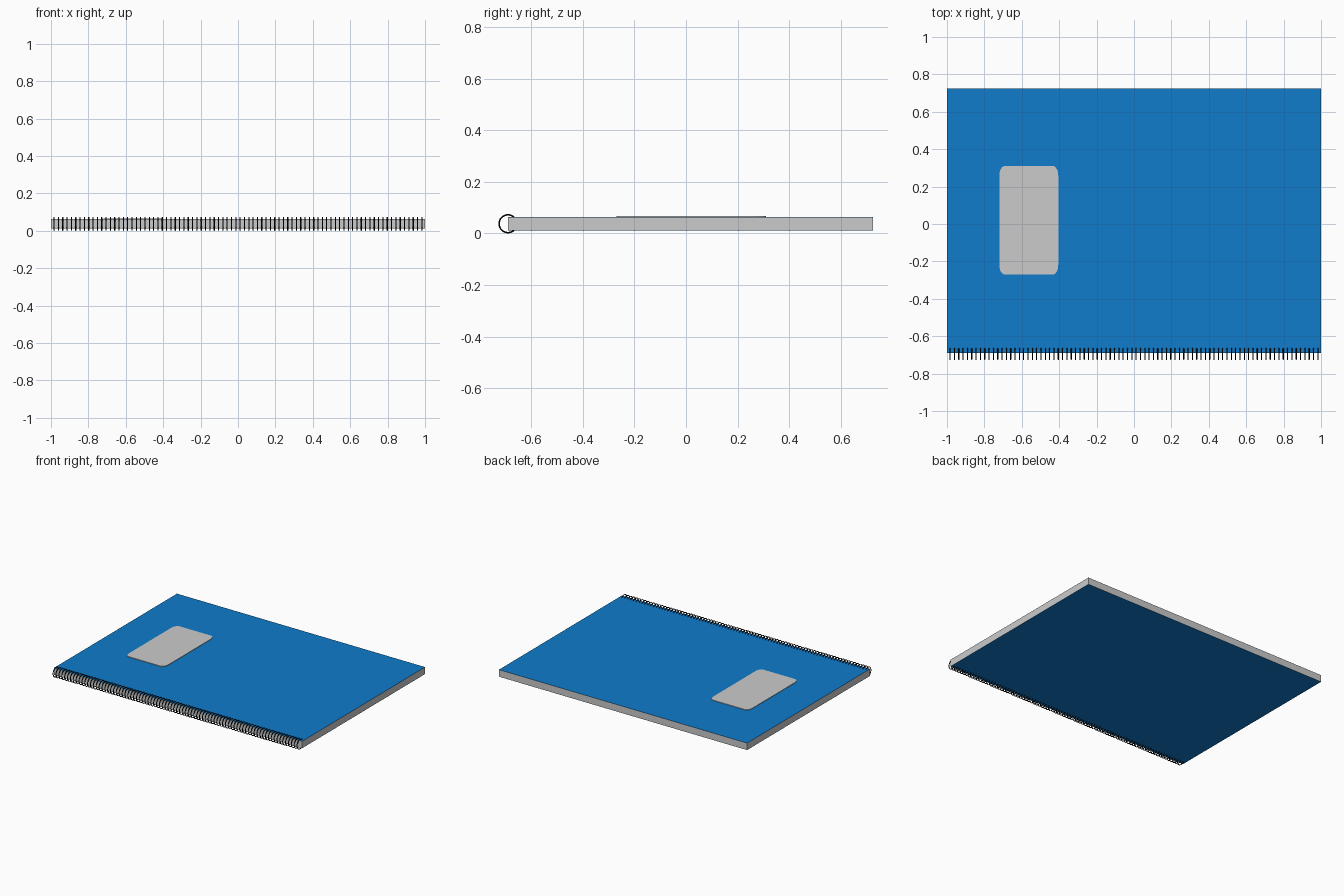
import bpy, bmesh
from math import pi, sin, cos

if "Cube" in bpy.data.objects:
    bpy.data.objects.remove(bpy.data.objects["Cube"])

def material(name, rgb):
    m = bpy.data.materials.new(name)
    m.diffuse_color = (*rgb, 1)
    m.use_nodes = True
    m.node_tree.nodes["Principled BSDF"].inputs["Base Color"].default_value = m.diffuse_color
    return m

blue = material("cover_blue", (0.005, 0.2, 0.6))
black = material("wire_black", (0.004, 0.004, 0.004))

Y0, Y1 = -0.69, 0.725      # bound edge and free edge
Z0, Z1 = 0.012, 0.063      # bottom and top of the pad
COVER = 0.001

def slab(name, z0, z1, mat=None):
    bpy.ops.mesh.primitive_cube_add(size=1, location=(0, (Y0 + Y1) / 2, (z0 + z1) / 2))
    ob = bpy.context.object
    ob.name = name
    ob.scale = (2, Y1 - Y0, z1 - z0)
    bpy.ops.object.transform_apply(location=False, rotation=False, scale=True)
    if mat:
        ob.data.materials.append(mat)
    return ob

# Page block and thin covers
slab("pages", Z0 + COVER, Z1 - COVER)
slab("back_cover", Z0, Z0 + COVER, blue)
slab("front_cover", Z1 - COVER, Z1, blue)

# Raised label with rounded corners
def label(name, x0, x1, y0, y1, rx, ry, z0, z1, steps=8):
    corners = [(x1 - rx, y1 - ry), (x0 + rx, y1 - ry), (x0 + rx, y0 + ry), (x1 - rx, y0 + ry)]
    bm = bmesh.new()
    verts = []
    for i, (cx, cy) in enumerate(corners):
        for s in range(steps + 1):
            a = pi / 2 * (i + s / steps)
            verts.append(bm.verts.new((cx + rx * cos(a), cy + ry * sin(a), z0)))
    face = bm.faces.new(verts)
    top = bmesh.ops.extrude_face_region(bm, geom=[face])["geom"]
    bmesh.ops.translate(bm, vec=(0, 0, z1 - z0),
                        verts=[v for v in top if isinstance(v, bmesh.types.BMVert)])
    bmesh.ops.recalc_face_normals(bm, faces=bm.faces)
    me = bpy.data.meshes.new(name)
    bm.to_mesh(me)
    bm.free()
    bpy.context.collection.objects.link(bpy.data.objects.new(name, me))

label("label", -0.72, -0.405, -0.27, 0.31, 0.03, 0.05, Z1 - COVER, 0.067)

# Wire binding: one ring repeated along the bound edge
RINGS, X_END = 86, 0.983
bpy.ops.mesh.primitive_torus_add(major_radius=0.0345, minor_radius=0.003,
                                 major_segments=32, minor_segments=8,
                                 location=(-X_END, Y0, 0.0375), rotation=(0, pi / 2, 0))
ring = bpy.context.object
ring.name = "binding_rings"
bpy.ops.object.transform_apply(location=False, rotation=True, scale=False)
bpy.ops.object.shade_smooth()
ring.data.materials.append(black)
arr = ring.modifiers.new("repeat", 'ARRAY')
arr.count = RINGS
arr.use_relative_offset = False
arr.use_constant_offset = True
arr.constant_offset_displace = (2 * X_END / (RINGS - 1), 0, 0)
